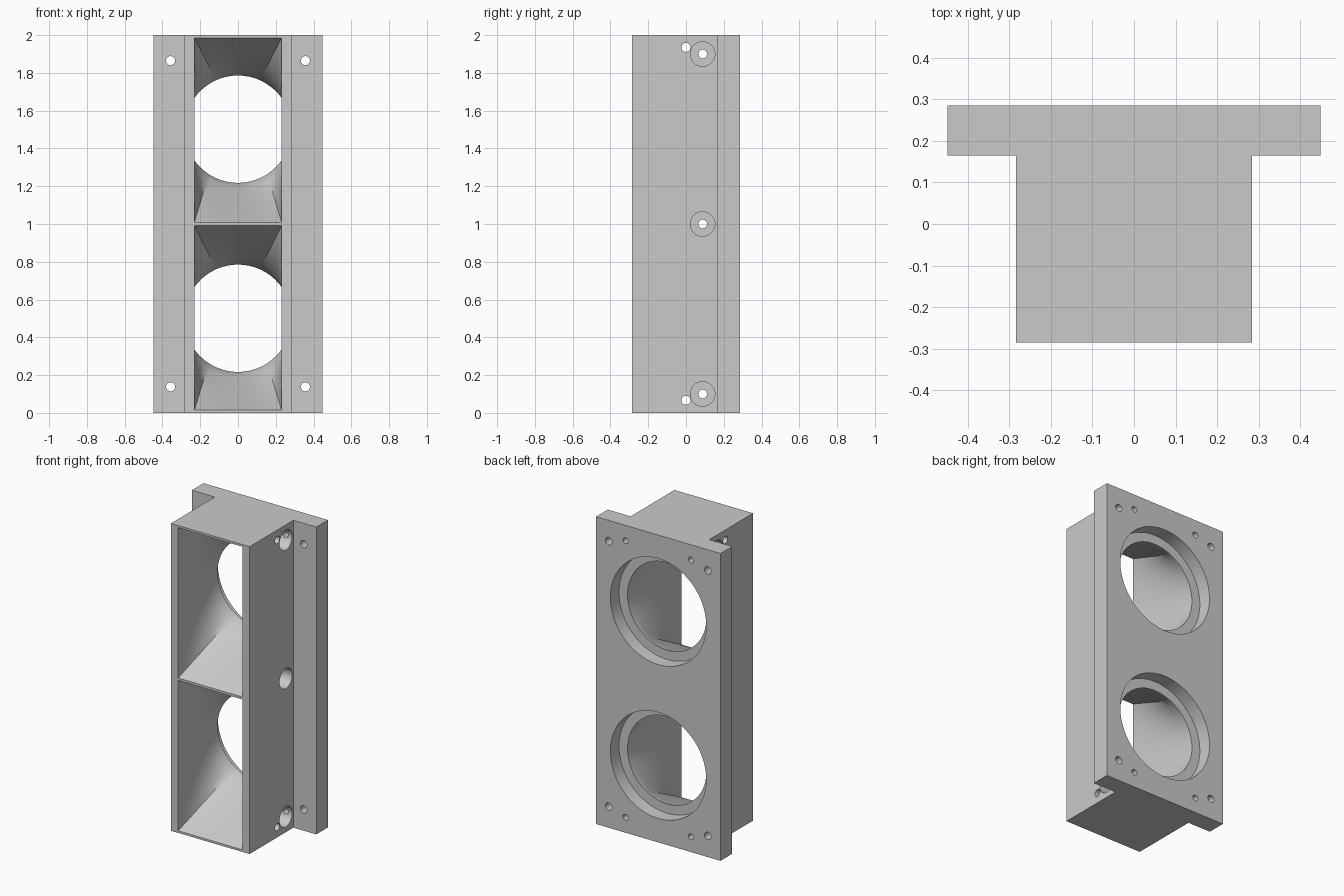
import bpy, bmesh, math
from mathutils import Vector

cube = bpy.data.objects.get("Cube")
if cube:
    bpy.data.objects.remove(cube, do_unlink=True)

# Main dimensions
BODY_X, FLANGE_X, FRONT, BACK, STEP, HEIGHT = 0.283, 0.448, -0.285, 0.285, 0.165, 2.0
SEAT_Y, BORE_R, SEAT_R = 0.195, 0.284, 0.345
MOUTH_X, MOUTH_Z = 0.231, 0.489

grey = bpy.data.materials.new("plain_grey")
grey.use_nodes = True
colour = (0.59, 0.59, 0.59, 1)
grey.diffuse_color = colour
grey.node_tree.nodes["Principled BSDF"].inputs["Base Color"].default_value = colour


def make_object(name, bm):
    bmesh.ops.triangulate(bm, faces=bm.faces)
    bmesh.ops.recalc_face_normals(bm, faces=bm.faces)
    mesh = bpy.data.meshes.new(name)
    bm.to_mesh(mesh)
    bm.free()
    mesh.materials.append(grey)
    obj = bpy.data.objects.new(name, mesh)
    bpy.context.collection.objects.link(obj)
    return obj


def cylinder(name, start, end, radius, sides=32):
    start, end = Vector(start), Vector(end)
    axis = end - start
    bm = bmesh.new()
    bmesh.ops.create_cone(bm, cap_ends=True, segments=sides, radius1=radius,
                          radius2=radius, depth=axis.length)
    turn = axis.to_track_quat('Z', 'Y').to_matrix()
    for v in bm.verts:
        v.co = turn @ v.co + (start + end) / 2
    return make_object(name, bm)


def funnel(name, bore_z, mouth_z, per_side=20, steps=8):
    """Rectangular mouth blending into a round bore."""
    low, high = math.radians(57), math.radians(66)
    angles = [-low, high, math.pi - high, math.pi + low, 2 * math.pi - low]
    corners = [(1, -1), (1, 1), (-1, 1), (-1, -1), (1, -1)]
    pairs = []
    for s in range(4):
        for i in range(per_side):
            t = i / per_side
            ang = angles[s] * (1 - t) + angles[s + 1] * t
            p = Vector(corners[s]).lerp(Vector(corners[s + 1]), t)
            pairs.append((Vector((p.x * MOUTH_X, mouth_z + p.y * MOUTH_Z)),
                          Vector((math.cos(ang) * BORE_R, bore_z + math.sin(ang) * BORE_R))))
    # Straight overshoot at both ends keeps the cut clean
    stations = [(FRONT - 0.05, 0)]
    stations += [(FRONT + (SEAT_Y - FRONT) * k / steps, k / steps) for k in range(steps + 1)]
    stations += [(SEAT_Y + 0.04, 1)]
    bm = bmesh.new()
    rings = []
    for y, t in stations:
        points = [mouth.lerp(bore, t) for mouth, bore in pairs]
        rings.append([bm.verts.new((p.x, y, p.y)) for p in points])
    n = len(pairs)
    for r0, r1 in zip(rings, rings[1:]):
        for i in range(n):
            j = (i + 1) % n
            bm.faces.new((r0[i], r0[j], r1[j], r1[i]))
    bm.faces.new(rings[0])
    bm.faces.new(rings[-1])
    return make_object(name, bm)


def closed_volume(mesh):
    """Enclosed volume, or zero for an open mesh."""
    bm = bmesh.new()
    bm.from_mesh(mesh)
    volume = bm.calc_volume() if all(e.is_manifold for e in bm.edges) else 0
    bm.free()
    return volume


def carve(cutter):
    """Subtract the cutter with the first solver that gives a sound solid."""
    before = closed_volume(housing.data)
    for solver in ('MANIFOLD', 'EXACT', 'FLOAT'):
        mod = housing.modifiers.new("cut", 'BOOLEAN')
        mod.operation = 'DIFFERENCE'
        mod.solver = solver
        mod.object = cutter
        bpy.context.view_layer.update()
        graph = bpy.context.evaluated_depsgraph_get()
        result = bpy.data.meshes.new_from_object(housing.evaluated_get(graph))
        housing.modifiers.clear()
        if 0.00001 < before - closed_volume(result) < 0.4:
            housing.data = result
            break
    bpy.data.objects.remove(cutter, do_unlink=True)


# Housing: T-shaped section extruded upward
half = [(BODY_X, FRONT), (BODY_X, STEP), (FLANGE_X, STEP), (FLANGE_X, BACK)]
section = half + [(-x, y) for x, y in reversed(half)]
bm = bmesh.new()
base = bm.faces.new([bm.verts.new((x, y, 0)) for x, y in section])
top = bmesh.ops.extrude_face_region(bm, geom=[base])
bmesh.ops.translate(bm, vec=(0, 0, HEIGHT),
                    verts=[g for g in top["geom"] if isinstance(g, bmesh.types.BMVert)])
housing = make_object("speaker_housing", bm)

# Two funnels with round seats at the back
for bore_z, mouth_z in ((0.501, 0.503), (1.502, 1.497)):
    carve(funnel("funnel_cutter", bore_z, mouth_z))
    carve(cylinder("seat_cutter", (0, SEAT_Y + 0.001, bore_z), (0, BACK + 0.1, bore_z), SEAT_R, 96))

# Cross bolts with counterbores on both sides
for z in (0.1, 1.0, 1.9):
    carve(cylinder("bolt_cutter", (-0.5, 0.088, z), (0.5, 0.088, z), 0.023))
    for s in (-1, 1):
        carve(cylinder("counterbore_cutter", (s * 0.185, 0.088, z),
                       (s * 0.35, 0.088, z), 0.065, 48))

# Small cross holes near the ends
for z in (0.067, 1.935):
    carve(cylinder("pin_cutter", (-0.5, 0, z), (0.5, 0, z), 0.024))

# Flange holes, and back holes that reach the counterbores
for s in (-1, 1):
    for z in (0.138, 1.865):
        carve(cylinder("flange_hole_cutter", (s * 0.357, 0.1, z), (s * 0.357, 0.4, z), 0.024))
    for z in (0.1, 1.9):
        carve(cylinder("back_hole_cutter", (s * 0.236, 0.09, z), (s * 0.236, 0.4, z), 0.019))

# Smooth the bores, keep the edges sharp
for o in bpy.context.selected_objects:
    o.select_set(False)
housing.select_set(True)
bpy.context.view_layer.objects.active = housing
bpy.ops.object.shade_smooth_by_angle(angle=math.radians(30))
